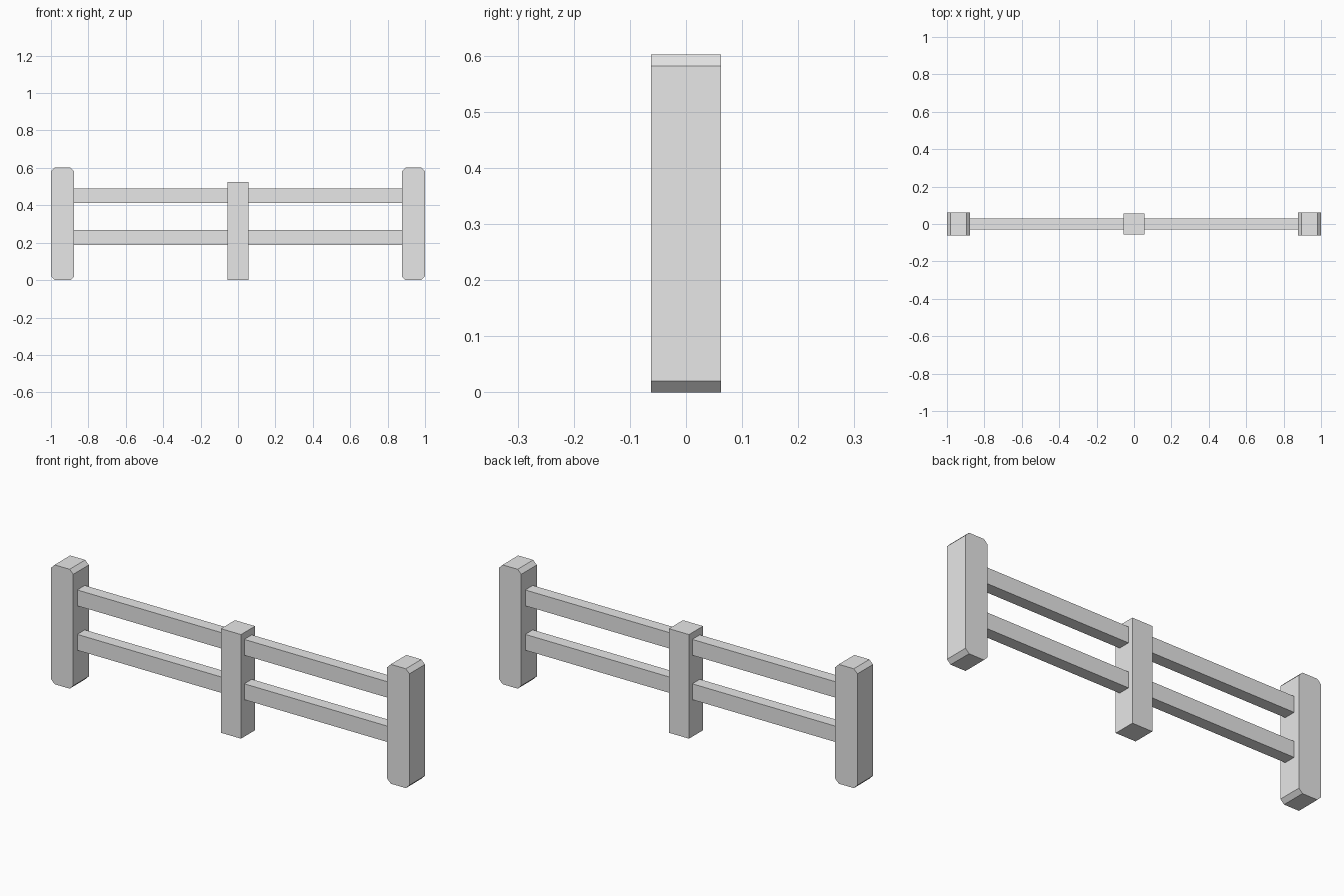
import bpy
import bmesh

if "Cube" in bpy.data.objects:
    bpy.data.objects.remove(bpy.data.objects["Cube"], do_unlink=True)

grey = bpy.data.materials.new("light_grey")
grey.use_nodes = True
colour = (0.8, 0.8, 0.8, 1)
grey.diffuse_color = colour
grey.node_tree.nodes["Principled BSDF"].inputs["Base Color"].default_value = colour


def box(name, x, width, depth, bottom, top, chamfer=0):
    """Flat-shaded box; chamfer cuts the edges that run front to back."""
    bm = bmesh.new()
    bmesh.ops.create_cube(bm, size=1)
    bmesh.ops.scale(bm, verts=bm.verts, vec=(width, depth, top - bottom))
    bmesh.ops.translate(bm, verts=bm.verts, vec=(x, 0, (bottom + top) / 2))
    if chamfer:
        edges = [e for e in bm.edges
                 if abs(e.verts[0].co.y - e.verts[1].co.y) > depth / 2]
        bmesh.ops.bevel(bm, geom=edges, offset=chamfer, segments=1, affect='EDGES')
    mesh = bpy.data.meshes.new(name)
    bm.to_mesh(mesh)
    bm.free()
    mesh.materials.append(grey)
    obj = bpy.data.objects.new(name, mesh)
    bpy.context.collection.objects.link(obj)
    return obj


# End posts with chamfered tops and bottoms
for side, sign in (("left", 1), ("right", -1)):
    box(side + "_post", sign * 0.938, 0.124, 0.124, 0, 0.602, chamfer=0.02)

# Shorter plain post in the middle
box("middle_post", 0, 0.112, 0.112, 0, 0.525)

# Two long rails running through all the posts
for name, bottom in (("lower_rail", 0.187), ("upper_rail", 0.411)):
    box(name, 0, 1.8, 0.06, bottom, bottom + 0.08)
